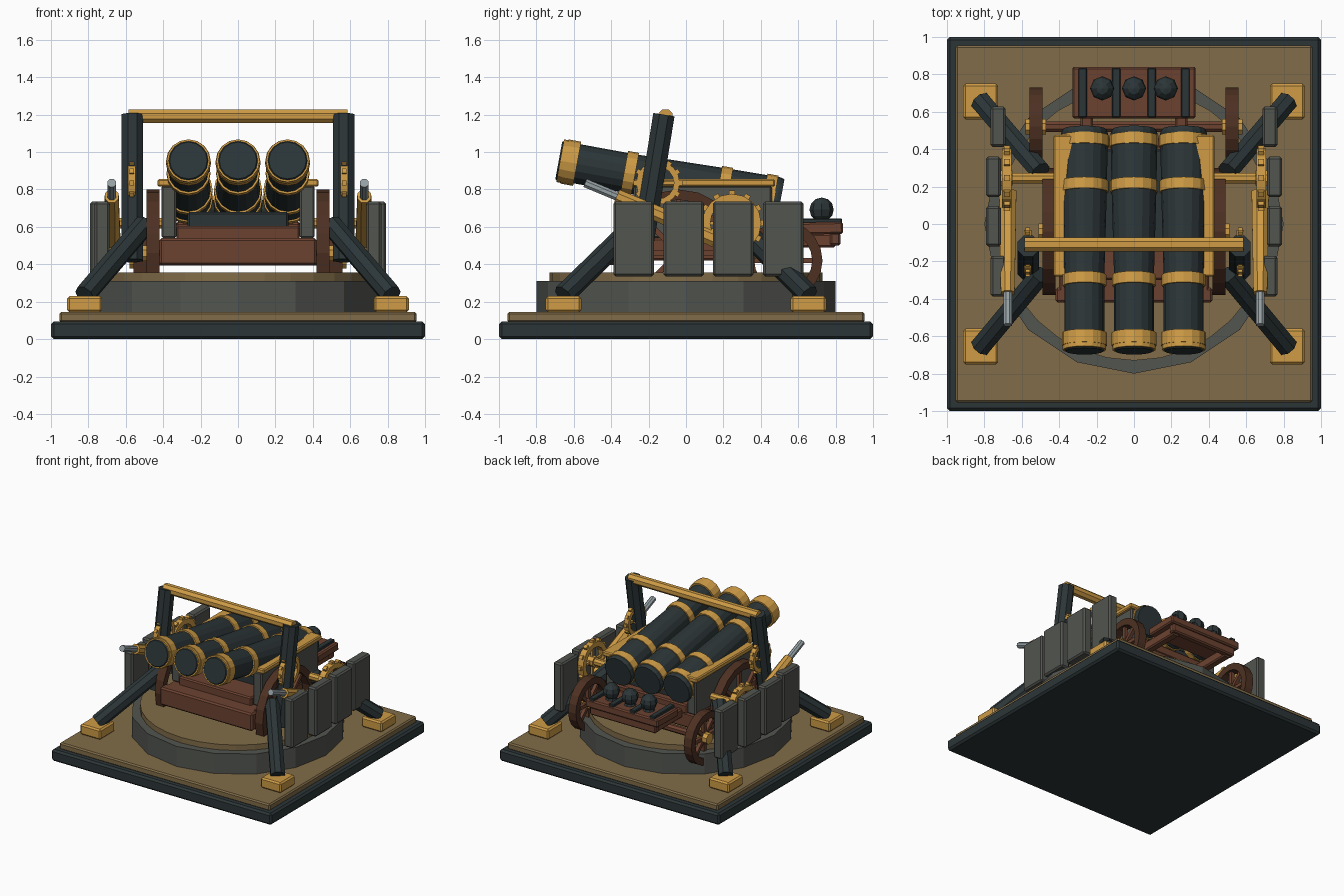
import bpy, bmesh, math
from mathutils import Vector, Matrix

cube = bpy.data.objects.get("Cube")
if cube:
    bpy.data.objects.remove(cube, do_unlink=True)


def material(name, r, g, b):
    m = bpy.data.materials.new(name)
    m.use_nodes = True
    m.diffuse_color = (r, g, b, 1)
    m.node_tree.nodes["Principled BSDF"].inputs["Base Color"].default_value = (r, g, b, 1)
    return m


IRON = material("dark iron", 0.025, 0.036, 0.039)
GOLD = material("brass", 0.62, 0.33, 0.06)
SAND = material("sandy wood", 0.22, 0.15, 0.065)
STONE = material("grey stone", 0.085, 0.09, 0.08)
WOOD = material("red brown wood", 0.15, 0.055, 0.03)
DARKWOOD = material("dark brown wood", 0.075, 0.03, 0.016)
STEEL = material("pale steel", 0.3, 0.35, 0.37)


def finish(name, mat, bm, bevel=0.0):
    bmesh.ops.recalc_face_normals(bm, faces=bm.faces)
    me = bpy.data.meshes.new(name)
    bm.to_mesh(me)
    bm.free()
    me.materials.append(mat)
    ob = bpy.data.objects.new(name, me)
    bpy.context.collection.objects.link(ob)
    if bevel:
        mod = ob.modifiers.new("bevel", "BEVEL")
        mod.width, mod.segments = bevel, 1
    return ob


def box(name, mat, x, y, z, bevel=0.01, tilt=0.0):
    """Box from ranges, optionally tilted about the x axis."""
    bm = bmesh.new()
    mid = Vector([(a + b) / 2 for a, b in (x, y, z)])
    size = [abs(b - a) for a, b in (x, y, z)]
    bmesh.ops.create_cube(bm, size=1, matrix=Matrix.Translation(mid)
                          @ Matrix.Rotation(tilt, 4, "X") @ Matrix.Diagonal((*size, 1)))
    return finish(name, mat, bm, bevel)


def lathe(name, mat, profile, start, direction, sides=8, ring=False, turn=0.0):
    """Sweep (distance, radius) points around an axis; ring closes the loop."""
    bm = bmesh.new()
    q = Vector(direction).to_track_quat("Z", "Y")
    loops = []
    for t, r in profile:
        loops.append([bm.verts.new(Vector(start) + q @ Vector((
            r * math.cos(math.tau * i / sides + turn), r * math.sin(math.tau * i / sides + turn), t)))
            for i in range(sides)])
    pairs = list(zip(loops, loops[1:]))
    if ring:
        pairs.append((loops[-1], loops[0]))
    for a, b in pairs:
        for i in range(sides):
            j = (i + 1) % sides
            bm.faces.new((a[i], a[j], b[j], b[i]))
    if not ring:
        bm.faces.new(loops[0])
        bm.faces.new(loops[-1])
    return finish(name, mat, bm)


def bar(name, mat, a, b, r, r2=None, sides=8):
    d = Vector(b) - Vector(a)
    return lathe(name, mat, [(0, r), (d.length, r2 or r)], a, d, sides, turn=math.pi / sides)


def hoop(name, mat, centre, axis, inner, outer, width, sides=16):
    h = width / 2
    return lathe(name, mat, [(-h, inner), (-h, outer), (h, outer), (h, inner)],
                 centre, axis, sides, ring=True)


def spokes(name, mat, c, r0, r1, thick, count):
    for i in range(count):
        a = math.tau * i / count
        d = Vector((0, math.cos(a), math.sin(a)))
        bar(name, mat, Vector(c) + d * r0, Vector(c) + d * r1, thick, sides=4)


def wheel(name, x, y, z, r):
    c = (x, y, z)
    hoop(name + "_rim", DARKWOOD, c, (1, 0, 0), r - 0.055, r, 0.07, 20)
    spokes(name + "_spoke", WOOD, c, 0.03, r - 0.04, 0.02, 8)
    bar(name + "_hub", GOLD, (x - 0.055, y, z), (x + 0.055, y, z), 0.045)


def gear(name, c, r, width):
    hoop(name + "_ring", GOLD, c, (1, 0, 0), r * 0.66, r * 0.9, width)
    spokes(name + "_tooth", GOLD, c, r * 0.85, r, width * 0.45, 12)
    spokes(name + "_spoke", GOLD, c, 0.01, r * 0.75, 0.013, 4)
    bar(name + "_hub", GOLD, (c[0] - width * 0.6, c[1], c[2]),
        (c[0] + width * 0.6, c[1], c[2]), r * 0.25)


# Platform and turntable
box("base_slab", IRON, (-1, 1), (-1, 1), (0, 0.095), 0.015)
box("base_deck", SAND, (-0.955, 0.955), (-0.955, 0.955), (0.09, 0.145), 0.01)
bar_up = (0, 0, 1)
lathe("turntable_ring", STONE, [(0, 0.8), (0.17, 0.8)], (0, 0, 0.14), bar_up, 16)
lathe("turntable_deck", SAND, [(0, 0.73), (0.05, 0.73)], (0, 0, 0.305), bar_up, 32)

# Overhead frame
bar("frame_crossbar", GOLD, (-0.585, -0.11, 1.192), (0.585, -0.11, 1.192), 0.04)

# Carriage
box("carriage_front", WOOD, (-0.42, 0.42), (-0.42, -0.34), (0.395, 0.54), 0.012)
box("carriage_bed", WOOD, (-0.4, 0.4), (-0.38, 0.46), (0.42, 0.54))
box("bed_step", WOOD, (-0.33, 0.33), (-0.3, 0.46), (0.53, 0.605))
box("barrel_cradle", IRON, (-0.27, 0.27), (-0.1, 0.4), (0.59, 0.68))
bar("front_axle", WOOD, (-0.46, -0.04, 0.46), (0.46, -0.04, 0.46), 0.035)
bar("rear_axle", WOOD, (-0.53, 0.52, 0.42), (0.53, 0.52, 0.42), 0.03)

# Ammunition tray
box("tray_top", WOOD, (-0.33, 0.33), (0.565, 0.84), (0.56, 0.625), tilt=0.02)
box("tray_back_rail", WOOD, (-0.3, 0.3), (0.77, 0.825), (0.5, 0.57))
for x in (-0.275, -0.095, 0.095, 0.275):
    box("tray_strap", IRON, (x - 0.023, x + 0.023), (0.57, 0.835), (0.615, 0.645), 0.005)
for x in (-0.17, 0, 0.17):
    lathe("shot_stand", IRON, [(0, 0.05), (0.03, 0.03)], (x, 0.725, 0.62), bar_up)
    bm = bmesh.new()
    bmesh.ops.create_uvsphere(bm, u_segments=8, v_segments=6, radius=0.065,
                              matrix=Matrix.Translation((x, 0.725, 0.692)))
    finish("shot_ball", IRON, bm)

# Three barrels with brass bands
AXIS = Vector((0, -1.2, 0.22)).normalized()
for x in (-0.265, 0, 0.265):
    rear = Vector((x, 0.505, 0.738))
    lathe("barrel", IRON, [(0, 0.118), (0.02, 0.125), (0.32, 0.12), (0.82, 0.106),
                           (1.1, 0.106), (1.19, 0.112), (1.205, 0.1)], rear, AXIS, 16)
    for t, r, w in ((0.065, 0.132, 0.06), (0.31, 0.129, 0.06),
                    (0.82, 0.117, 0.06), (1.14, 0.12, 0.07)):
        hoop("barrel_band", GOLD, rear + AXIS * t, AXIS, 0.09, r, w)
    hoop("muzzle_lip", GOLD, rear + AXIS * 1.185, AXIS, 0.1, 0.116, 0.025)

# Everything that repeats on both sides
for s in (-1, 1):
    # Frame uprights, braces and feet
    bar("frame_upright", IRON, (s * 0.565, -0.245, 0.42), (s * 0.565, -0.118, 1.2), 0.062)
    for y, top in ((-0.655, -0.27), (0.655, 0.28)):
        box("brace_foot", GOLD, (s * 0.82 - 0.093, s * 0.82 + 0.093),
            (y - 0.095, y + 0.095), (0.145, 0.23), 0.012)
        bar("brace", IRON, (s * 0.82, y, 0.235), (s * 0.5, top, 0.61), 0.058)

    # Shield panels in a shallow curve
    for y, x in ((-0.28, 0.727), (-0.012, 0.752), (0.252, 0.752), (0.52, 0.727)):
        box("shield_panel", STONE, (s * x - 0.04, s * x + 0.04),
            (y - 0.108, y + 0.108), (0.335, 0.735), 0.012)

    # Carriage cheeks with brass caps
    box("carriage_cheek", STONE, (s * 0.33, s * 0.41), (-0.28, 0.46), (0.54, 0.82))
    box("cheek_cap", GOLD, (s * 0.3, s * 0.43), (-0.28, 0.475), (0.815, 0.855), 0.008)
    box("tray_side_rail", WOOD, (s * 0.22, s * 0.285), (0.4, 0.8), (0.49, 0.565))

    # Wheels
    wheel("front_wheel", s * 0.455, -0.04, 0.46, 0.34)
    wheel("rear_wheel", s * 0.525, 0.52, 0.42, 0.21)

    # Aiming gears and lever
    gear("large_gear", (s * 0.68, 0.245, 0.62), 0.175, 0.05)
    gear("small_gear", (s * 0.568, -0.15, 0.835), 0.13, 0.04)
    bar("gear_shaft", GOLD, (s * 0.4, 0.245, 0.62), (s * 0.68, 0.245, 0.62), 0.03)
    bar("lever_arm", GOLD, (s * 0.675, 0.17, 0.53), (s * 0.675, -0.37, 0.765), 0.05, 0.04)
    bar("lever_handle", STEEL, (s * 0.675, -0.36, 0.76), (s * 0.675, -0.54, 0.835), 0.025)
